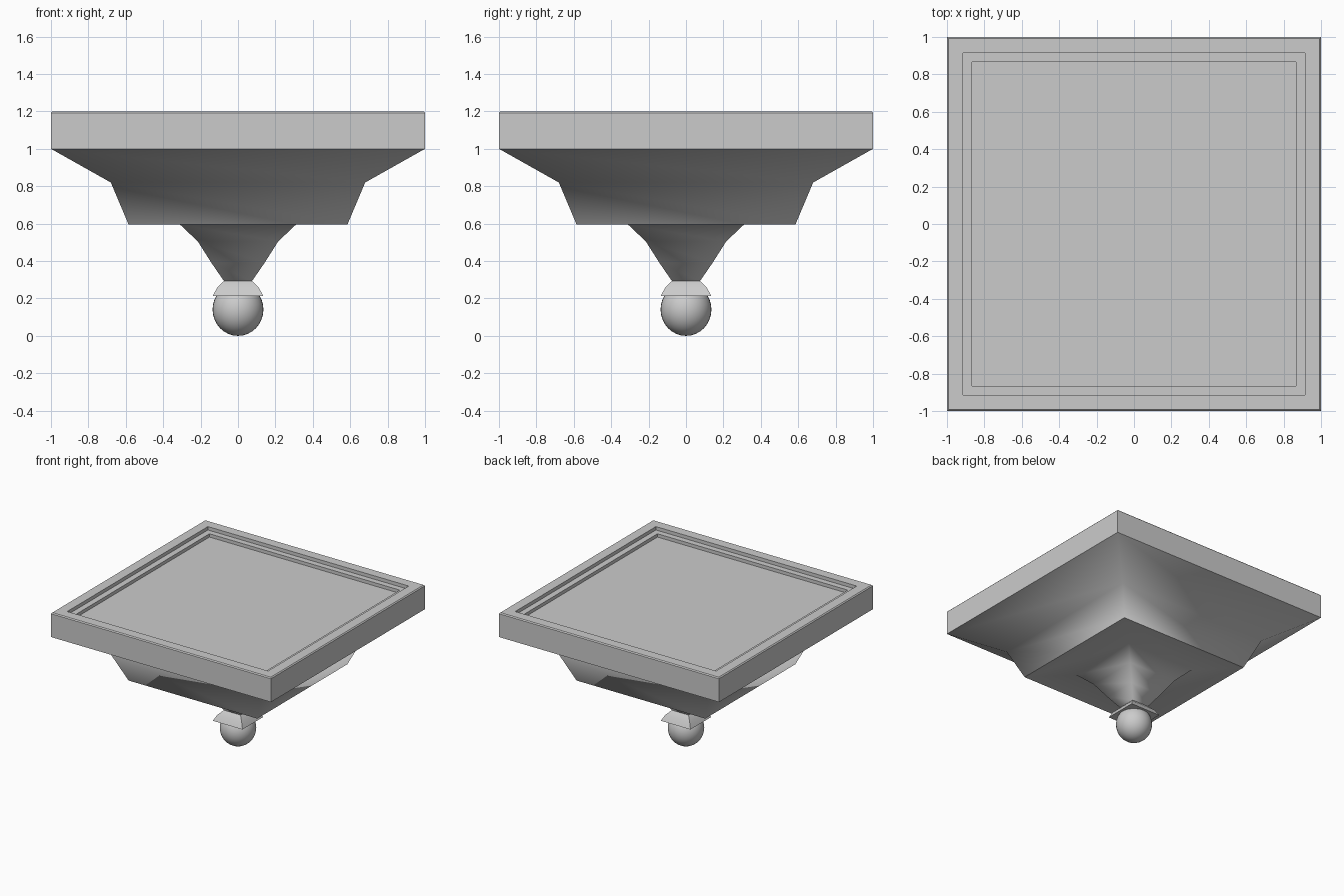
import bpy, bmesh
from math import radians

if "Cube" in bpy.data.objects:
    bpy.data.objects.remove(bpy.data.objects["Cube"])


def square_loft(name, profile, cap_start=False, cap_end=False, angle=None):
    """Square rings of (half_width, z), bridged in order."""
    bm = bmesh.new()
    rings = [[bm.verts.new((sx * h, sy * h, z))
              for sx, sy in ((-1, -1), (1, -1), (1, 1), (-1, 1))]
             for h, z in profile]
    for a, b in zip(rings, rings[1:]):
        for i in range(4):
            j = (i + 1) % 4
            bm.faces.new((a[i], b[i], b[j], a[j]))
    if cap_start:
        bm.faces.new(rings[0])
    if cap_end:
        bm.faces.new(rings[-1][::-1])
    mesh = bpy.data.meshes.new(name)
    bm.to_mesh(mesh)
    bm.free()
    obj = bpy.data.objects.new(name, mesh)
    bpy.context.collection.objects.link(obj)
    smooth(obj, angle)
    return obj


def smooth(obj, angle):
    bpy.ops.object.select_all(action='DESELECT')
    obj.select_set(True)
    bpy.context.view_layer.objects.active = obj
    if angle is None:
        bpy.ops.object.shade_smooth()
    else:
        bpy.ops.object.shade_smooth_by_angle(angle=radians(angle))


# Square top slab with a stepped recess
square_loft("top_slab", [(0.865, 1.145), (0.865, 1.172), (0.913, 1.172),
                         (0.913, 1.2), (0.992, 1.2), (1.0, 1.192), (1.0, 1.0)],
            cap_start=True, angle=30)

# Softly shaded square bowl under the slab
square_loft("bowl", [(1.0, 1.0), (0.68, 0.82), (0.585, 0.595)])

# Flat underside flowing into the tapered neck
square_loft("neck", [(0.585, 0.595), (0.31, 0.595), (0.215, 0.505),
                     (0.142, 0.39), (0.075, 0.293)])

# Flared square collar
square_loft("collar", [(0.075, 0.293), (0.112, 0.257), (0.135, 0.213)],
            cap_end=True, angle=30)

# Ball finial
bpy.ops.mesh.primitive_uv_sphere_add(segments=32, ring_count=16, radius=0.136,
                                     location=(0, 0, 0.141))
ball = bpy.context.object
ball.name = "ball_finial"
ball.scale.z = 0.141 / 0.136
smooth(ball, None)
